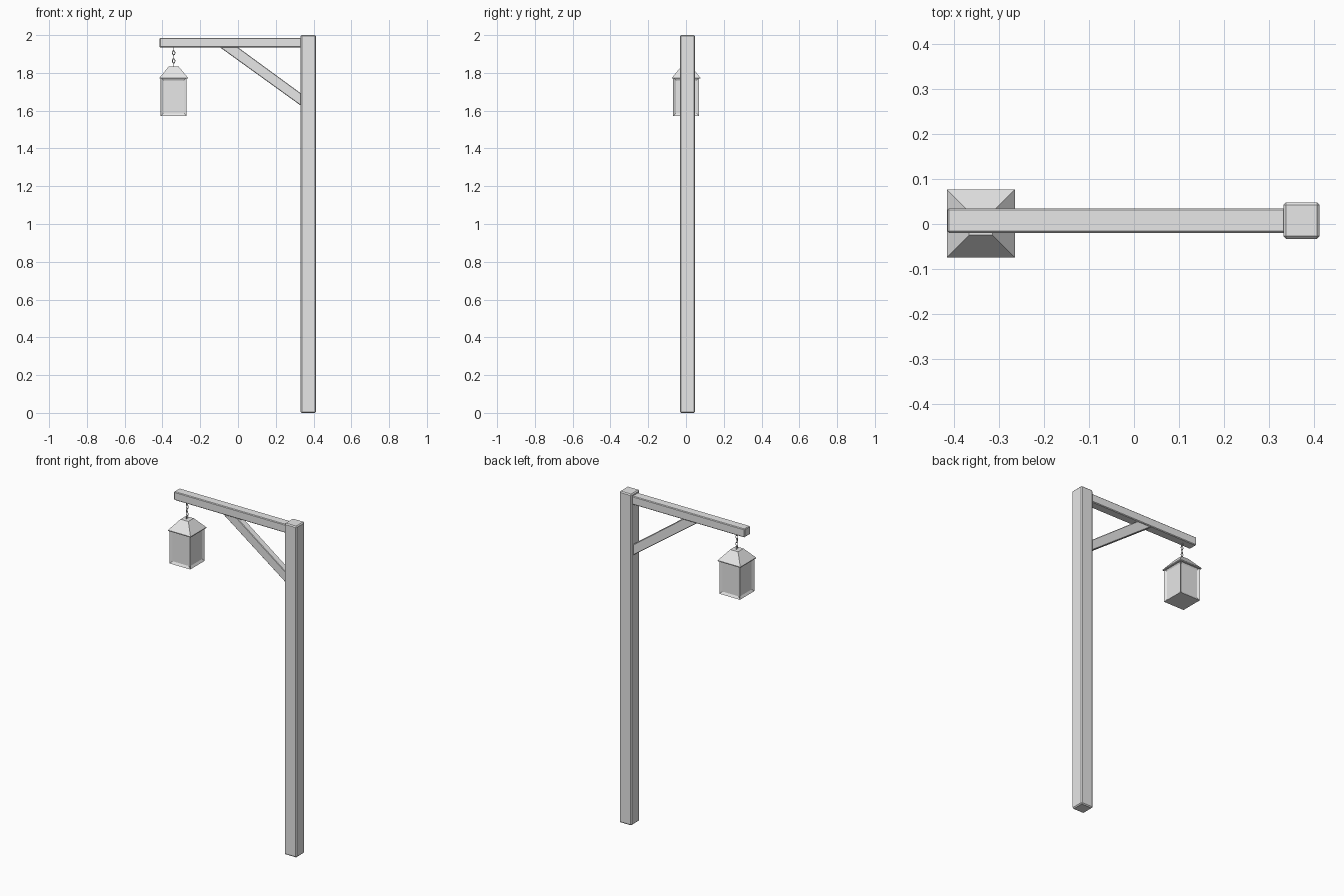
import bpy, bmesh, math
from mathutils import Matrix, Vector

if "Cube" in bpy.data.objects:
    bpy.data.objects.remove(bpy.data.objects["Cube"])

grey = bpy.data.materials.new("light_grey")
grey.use_nodes = True
grey.diffuse_color = (0.8, 0.8, 0.8, 1)
grey.node_tree.nodes["Principled BSDF"].inputs["Base Color"].default_value = (0.8, 0.8, 0.8, 1)


def finish(name, bm, bevel=0):
    """Turn a bmesh into a named object, with chamfered edges if asked."""
    bmesh.ops.recalc_face_normals(bm, faces=bm.faces)
    mesh = bpy.data.meshes.new(name)
    bm.to_mesh(mesh)
    bm.free()
    mesh.materials.append(grey)
    ob = bpy.data.objects.new(name, mesh)
    bpy.context.collection.objects.link(ob)
    if bevel:
        mod = ob.modifiers.new("chamfer", "BEVEL")
        mod.width = bevel
        mod.segments = 1
    return ob


def box(lo, hi):
    bm = bmesh.new()
    lo, hi = Vector(lo), Vector(hi)
    size = Matrix.Diagonal((*(hi - lo), 1))
    bmesh.ops.create_cube(bm, size=1, matrix=Matrix.Translation((lo + hi) / 2) @ size)
    return bm


MID_Y = 0.0075          # centre line of the timber
LX, LY = -0.3405, 0.001  # lantern axis

# Timber post and arm
finish("post", box((0.332, -0.033, 0), (0.413, 0.048, 2)), 0.006)
finish("arm", box((-0.415, -0.02, 1.935), (0.34, 0.035, 1.986)), 0.004)

# Diagonal brace, its ends buried in the post and arm
bm = bmesh.new()
outline = [(-0.123, 1.955), (-0.027, 1.955), (0.36, 1.672), (0.36, 1.607)]
face = bm.faces.new([bm.verts.new((x, MID_Y - 0.02, z)) for x, z in outline])
side = bmesh.ops.extrude_face_region(bm, geom=[face])["geom"]
bmesh.ops.translate(bm, vec=(0, 0.04, 0),
                    verts=[v for v in side if isinstance(v, bmesh.types.BMVert)])
finish("brace", bm, 0.003)

# Lantern body with a recessed pane on each side
h = 0.069
bm = box((LX - h, LY - h, 1.572), (LX + h, LY + h, 1.775))
bm.normal_update()
bmesh.ops.inset_individual(bm, faces=[f for f in bm.faces if abs(f.normal.z) < 0.5],
                           thickness=0.02, depth=0)
bm.normal_update()
for f in bm.faces:
    c = f.calc_center_median()
    inner = all(len(v.link_edges) == 3 and v.co.z not in (1.572, 1.775)
                and 1.58 < v.co.z < 1.77 for v in f.verts)
    if inner and abs(f.normal.z) < 0.5:
        for v in f.verts:
            v.co -= f.normal * 0.008
finish("lantern_body", bm)

# Lantern roof: thin lip below a cut-off pyramid
bm = bmesh.new()
rings = []
for half, z in ((0.0755, 1.769), (0.0755, 1.774), (0.026, 1.834)):
    rings.append([bm.verts.new((LX + sx * half, LY + sy * half, z))
                  for sx, sy in ((-1, -1), (1, -1), (1, 1), (-1, 1))])
for a, b in zip(rings, rings[1:]):
    for i in range(4):
        j = (i + 1) % 4
        bm.faces.new((a[i], a[j], b[j], b[i]))
bm.faces.new(rings[0])
bm.faces.new(rings[-1])
finish("lantern_roof", bm)

# Chain of stretched rings, each turned a quarter from the last
for i in range(5):
    bpy.ops.mesh.primitive_torus_add(major_segments=12, minor_segments=6,
                                     major_radius=0.007, minor_radius=0.002)
    link = bpy.context.object
    link.name = f"chain_link_{i + 1}"
    link.data.transform(Matrix.Translation((LX, LY, 1.842 + i * 0.0215))
                        @ Matrix.Rotation(math.pi / 2 * ((i + 1) % 2), 4, "Z")
                        @ Matrix.Diagonal((1, 1, 1.6, 1))
                        @ Matrix.Rotation(math.pi / 2, 4, "X"))
    link.data.materials.append(grey)
